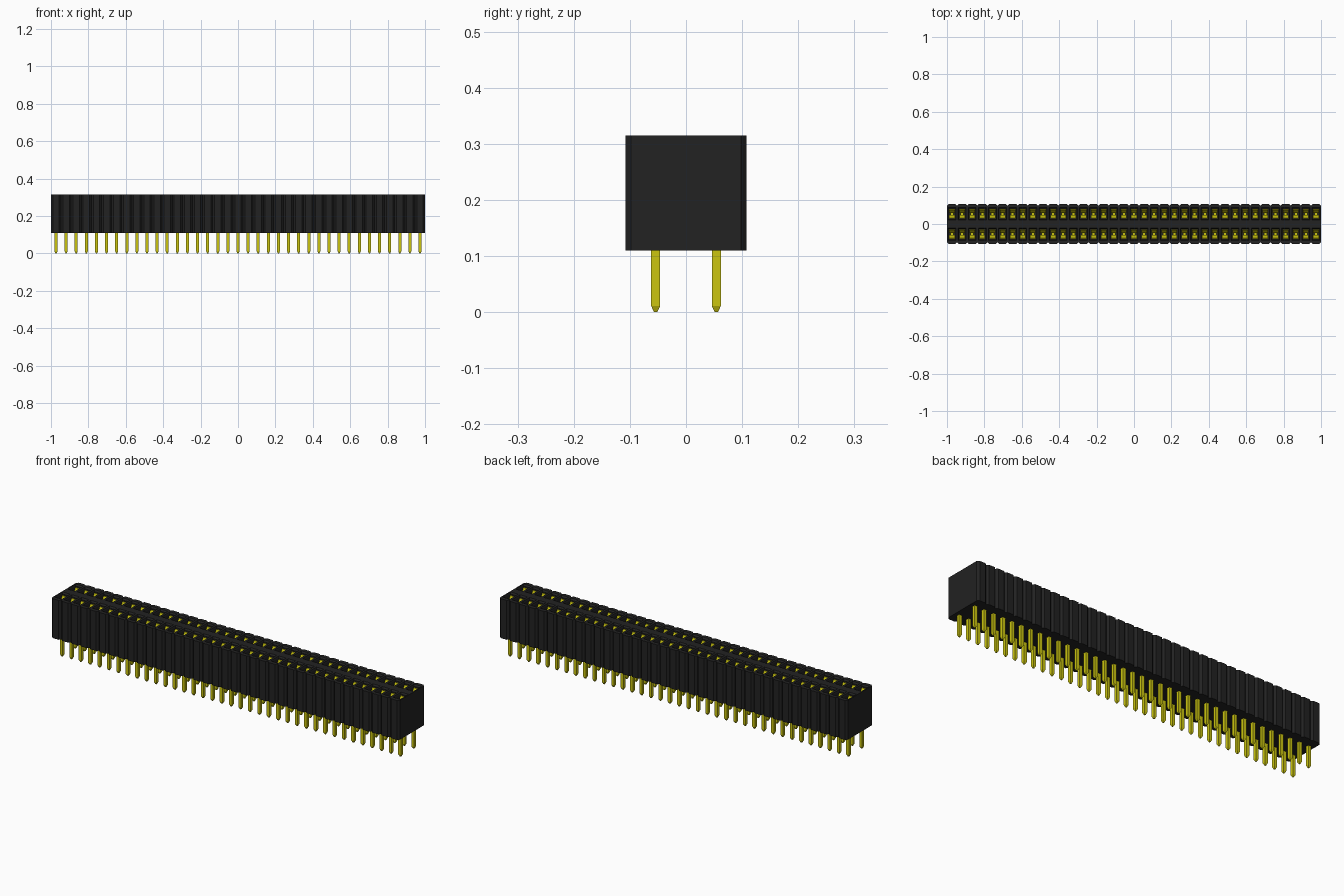
import bpy
import bmesh

cube = bpy.data.objects.get("Cube")
if cube:
    bpy.data.objects.remove(cube, do_unlink=True)

COLUMNS = 37
PITCH = 2 / COLUMNS
ROW_Y = PITCH
DEPTH = 2 * PITCH
BASE, TOP = 0.11, 0.315


def material(name, colour):
    mat = bpy.data.materials.new(name)
    mat.use_nodes = True
    mat.diffuse_color = colour
    mat.node_tree.nodes["Principled BSDF"].inputs["Base Color"].default_value = colour
    return mat


black = material("black plastic", (0.016, 0.016, 0.016, 1))
gold = material("gold metal", (0.6, 0.56, 0.005, 1))


def finish(name, bm, mat):
    """Turn the rear-row mesh into an object mirrored to the front row."""
    bmesh.ops.remove_doubles(bm, verts=bm.verts, dist=0.00005)
    bmesh.ops.recalc_face_normals(bm, faces=bm.faces)
    mesh = bpy.data.meshes.new(name)
    bm.to_mesh(mesh)
    bm.free()
    mesh.materials.append(mat)
    obj = bpy.data.objects.new(name, mesh)
    bpy.context.collection.objects.link(obj)
    mirror = obj.modifiers.new("front row", "MIRROR")
    mirror.use_axis = (False, True, False)
    return obj


def ring(bm, outline, z):
    return [bm.verts.new((x, y, z)) for x, y in outline]


def rect(x, y, hx, hy):
    return [(x - hx, y - hy), (x + hx, y - hy), (x + hx, y + hy), (x - hx, y + hy)]


def walls(bm, lower, upper, skip=()):
    for i in range(len(lower)):
        if i not in skip:
            j = (i + 1) % len(lower)
            bm.faces.new((lower[i], lower[j], upper[j], upper[i]))


def loft(bm, rings):
    for lower, upper in zip(rings, rings[1:]):
        walls(bm, lower, upper)
    bm.faces.new(rings[0])
    bm.faces.new(rings[-1])


def add_cell(bm, x, first, last):
    """Half of one housing column: chamfered outside, funnelled socket inside."""
    h, c = PITCH / 2, 0.01
    outline = [(x - h, 0), (x + h, 0), (x + h, DEPTH - c), (x + h - c, DEPTH),
               (x - h + c, DEPTH), (x - h, DEPTH - c)]
    low, high = ring(bm, outline, BASE), ring(bm, outline, TOP)
    skip = {0}
    if not last:
        skip.add(1)
    if not first:
        skip.add(5)
    walls(bm, low, high, skip)
    bm.faces.new(low)
    # Socket: rim, throat, floor
    rim = ring(bm, rect(x, ROW_Y, 0.021, 0.034), TOP)
    throat = ring(bm, rect(x, ROW_Y, 0.018, 0.028), TOP - 0.008)
    floor = ring(bm, rect(x, ROW_Y, 0.018, 0.028), BASE + 0.02)
    walls(bm, throat, rim)
    walls(bm, floor, throat)
    bm.faces.new(floor)
    # Top face around the socket
    a, b, d, e = rim
    for face in ((high[0], high[1], b, a), (high[1], high[2], d, b),
                 (high[2], high[3], d), (high[3], high[4], e, d),
                 (high[4], high[5], e), (high[5], high[0], a, e)):
        bm.faces.new(face)


def add_pin(bm, x):
    sections = ((0, 0.003), (0.011, 0.008), (BASE + 0.03, 0.008))
    loft(bm, [ring(bm, rect(x, ROW_Y, s, s), z) for z, s in sections])


def add_contact(bm, x):
    """Two leaf springs that pinch together and flare open at the top."""
    path = ((0.13, 0.022), (0.18, 0.022), (0.27, 0.007), (0.302, 0.023))
    for side in (-1, 1):
        loft(bm, [ring(bm, rect(x, ROW_Y + side * off, 0.015, 0.002), z)
                  for z, off in path])


housing, pins, contacts = bmesh.new(), bmesh.new(), bmesh.new()
for i in range(COLUMNS):
    x = -1 + (i + 0.5) * PITCH
    add_cell(housing, x, i == 0, i == COLUMNS - 1)
    add_pin(pins, x)
    add_contact(contacts, x)

finish("housing", housing, black)
finish("solder_pins", pins, gold)
finish("spring_contacts", contacts, gold)
